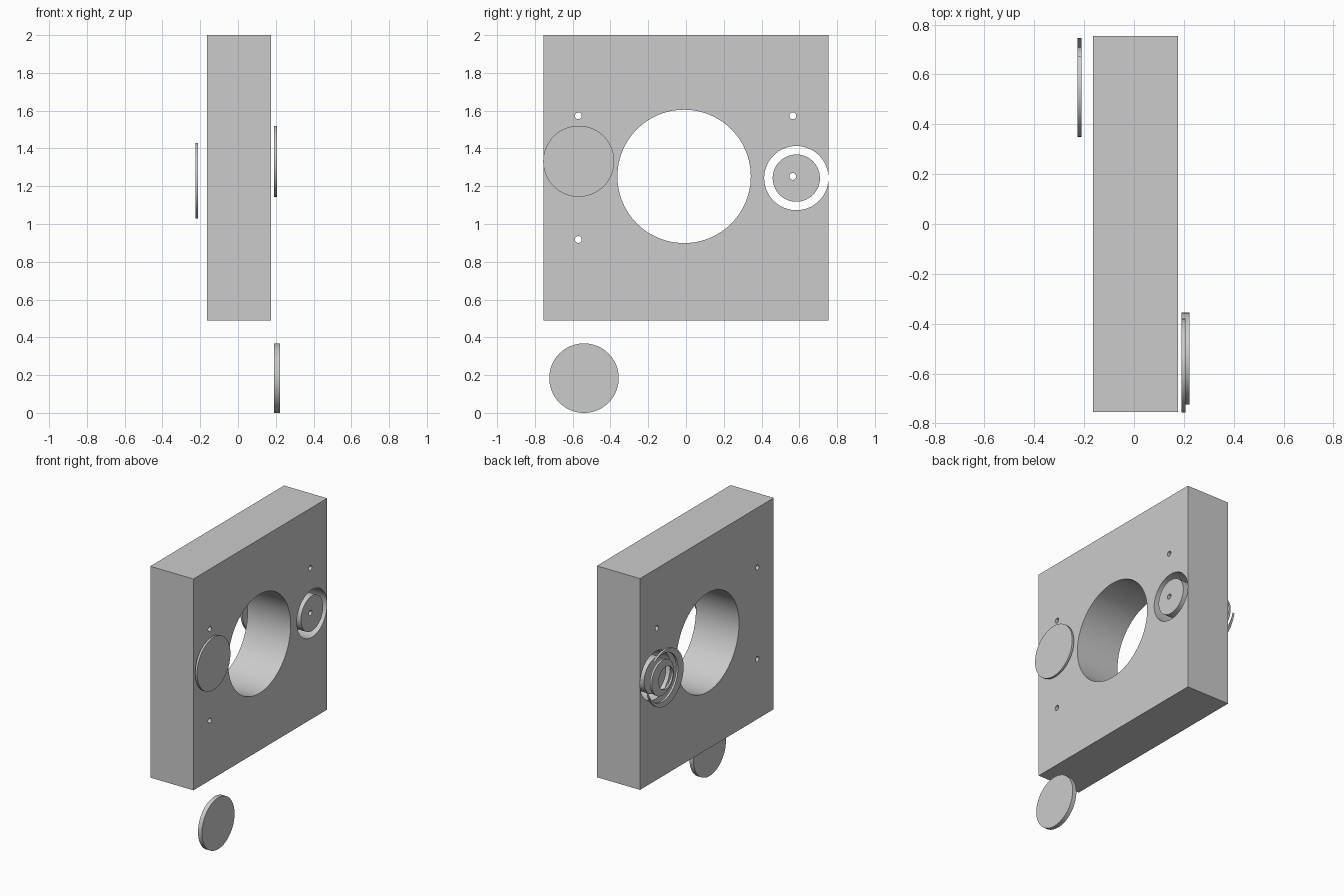
import bpy, math

if "Cube" in bpy.data.objects:
    bpy.data.objects.remove(bpy.data.objects["Cube"])

SEG = 96
RING = (0.584, 1.243)     # centre of the ring-shaped cut (y, z)
WASHER = (0.55, 1.23)     # centre of the rear washer (y, z)


def disc(name, centre, r, x0, x1):
    """Cylinder lying along x between x0 and x1."""
    y, z = centre
    bpy.ops.mesh.primitive_cylinder_add(
        vertices=SEG, radius=r, depth=x1 - x0,
        location=((x0 + x1) / 2, y, z), rotation=(0, math.pi / 2, 0))
    ob = bpy.context.object
    ob.name = name
    return ob


def cut(target, centre, r):
    """Bore a round hole along x through the target."""
    cutter = disc("hole_cutter", centre, r, -0.5, 0.5)
    mod = target.modifiers.new("bore", 'BOOLEAN')
    mod.operation = 'DIFFERENCE'
    mod.solver = 'EXACT'
    mod.object = cutter
    bpy.ops.object.select_all(action='DESELECT')
    bpy.context.view_layer.objects.active = target
    target.select_set(True)
    bpy.ops.object.modifier_apply(modifier=mod.name)
    bpy.data.objects.remove(cutter, do_unlink=True)


X0, X1 = -0.165, 0.176

# Main square plate with bore, ring seat and screw holes
bpy.ops.mesh.primitive_cube_add(size=1, location=((X0 + X1) / 2, 0, 1.245))
plate = bpy.context.object
plate.name = "plate"
plate.scale = (X1 - X0, 1.51, 1.51)
bpy.ops.object.transform_apply(location=False, rotation=False, scale=True)
cut(plate, (-0.01, 1.252), 0.353)
cut(plate, RING, 0.17)
for hole in [(-0.57, 1.573), (0.565, 1.573), (-0.57, 0.918)]:
    cut(plate, hole, 0.018)

# Core left standing inside the ring cut
core = disc("ring_core", RING, 0.125, X0, X1)
cut(core, (0.565, 1.252), 0.018)

# Rear washer, split by the ring cut into a crescent and an inner ring
crescent = disc("washer_crescent", WASHER, 0.2, -0.226, -0.211)
cut(crescent, RING, 0.17)
inner = disc("washer_inner_ring", RING, 0.125, -0.226, -0.211)
cut(inner, WASHER, 0.08)

# Loose discs on the front side
upper = disc("upper_disc", (-0.568, 1.332), 0.188, 0.191, 0.206)
lower = disc("lower_disc", (-0.54, 0.184), 0.184, 0.191, 0.222)

# Smooth round walls, keep rims sharp
for ob in (plate, core, crescent, inner, upper, lower):
    bpy.ops.object.select_all(action='DESELECT')
    ob.select_set(True)
    bpy.context.view_layer.objects.active = ob
    bpy.ops.object.shade_smooth_by_angle(angle=math.radians(30))
